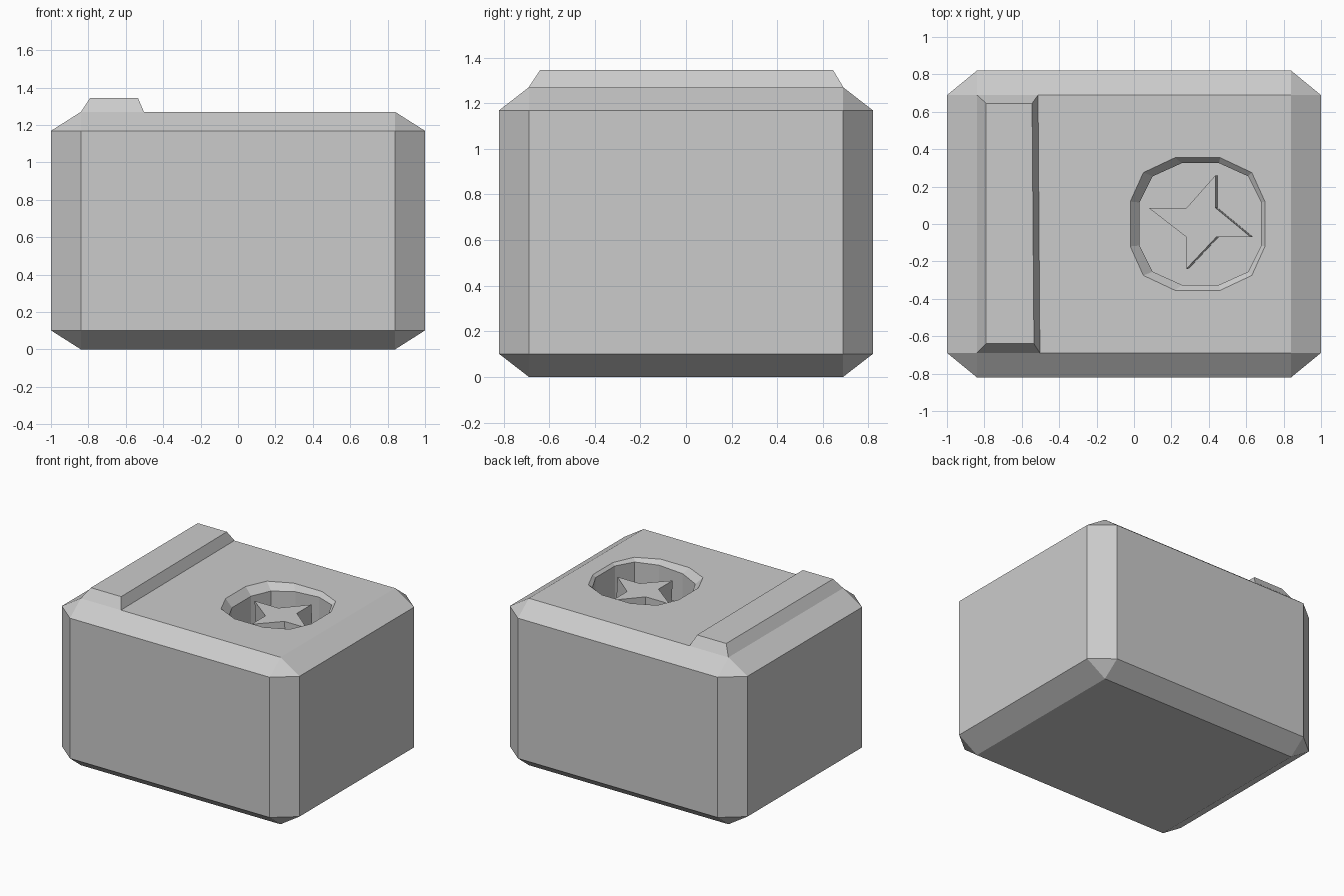
import bpy
import bmesh

cube = bpy.data.objects.get("Cube")
if cube:
    bpy.data.objects.remove(cube, do_unlink=True)

grey = bpy.data.materials.new("plain grey")
grey.use_nodes = True
colour = (0.6, 0.6, 0.6, 1)
grey.diffuse_color = colour
grey.node_tree.nodes["Principled BSDF"].inputs["Base Color"].default_value = colour

TOP = 1.27
FLOOR = 1.0


def finish(name, bm):
    bmesh.ops.recalc_face_normals(bm, faces=bm.faces[:])
    mesh = bpy.data.meshes.new(name)
    bm.to_mesh(mesh)
    bm.free()
    mesh.materials.append(grey)
    obj = bpy.data.objects.new(name, mesh)
    bpy.context.collection.objects.link(obj)
    return obj


def loft(name, rings):
    """Join rings of equal length, bottom to top, and cap both ends."""
    bm = bmesh.new()
    loops = [[bm.verts.new(p) for p in ring] for ring in rings]
    for low, high in zip(loops, loops[1:]):
        for i in range(len(low)):
            j = (i + 1) % len(low)
            bm.faces.new((low[i], low[j], high[j], high[i]))
    bm.faces.new(loops[0][::-1])
    bm.faces.new(loops[-1])
    return finish(name, bm)


def twelve_sided(cx, quarter):
    """Mirror three points of one quadrant into a full ring."""
    back = quarter
    ring = back + [(-x, y) for x, y in reversed(back)]
    ring += [(x, -y) for x, y in reversed(ring)]
    return [(cx + x, y) for x, y in ring]


def at(ring, z):
    return [(x, y, z) for x, y in ring]


# Body: chamfered block
bm = bmesh.new()
bmesh.ops.create_cube(bm, size=2)
bmesh.ops.bevel(bm, geom=bm.edges[:], offset=0.16, segments=1, affect='EDGES')
bmesh.ops.scale(bm, vec=(1, 0.82, TOP / 2), verts=bm.verts[:])
bmesh.ops.translate(bm, vec=(0, 0, TOP / 2), verts=bm.verts[:])
body = finish("body", bm)

# Round socket with a sloping rim, cut into the top
outer = twelve_sided(0.34, [(0.36, 0.12), (0.29, 0.275), (0.12, 0.355)])
inner = twelve_sided(0.355, [(0.325, 0.115), (0.255, 0.255), (0.1, 0.325)])
rim = [(x, y, 1.21 + 0.06 * x) for x, y in inner]
cutter = loft("socket_cutter", [at(inner, FLOOR), rim, at(outer, TOP), at(outer, TOP + 0.1)])
cut = body.modifiers.new("socket", 'BOOLEAN')
cut.operation = 'DIFFERENCE'
cut.solver = 'EXACT'
cut.object = cutter
bpy.context.view_layer.objects.active = body
body.select_set(True)
bpy.ops.object.modifier_apply(modifier=cut.name)
bpy.data.objects.remove(cutter, do_unlink=True)

# Four-pointed star standing in the socket
star = [(0.08, 0.085), (0.28, -0.07), (0.28, -0.24), (0.44, -0.07),
        (0.625, -0.07), (0.435, 0.087), (0.435, 0.26), (0.28, 0.085)]
base = [(x + 0.012, y) for x, y in star]
loft("star_peg", [at(base, FLOOR - 0.01), at(star, 1.2)])

# Raised bar along the right edge of the top
foot = [(-0.84, -0.69), (-0.503, -0.69), (-0.513, 0.69), (-0.84, 0.69)]
crest = [(-0.79, -0.64), (-0.535, -0.64), (-0.545, 0.645), (-0.79, 0.645)]
loft("top_bar", [at(foot, TOP), at(crest, 1.345)])
